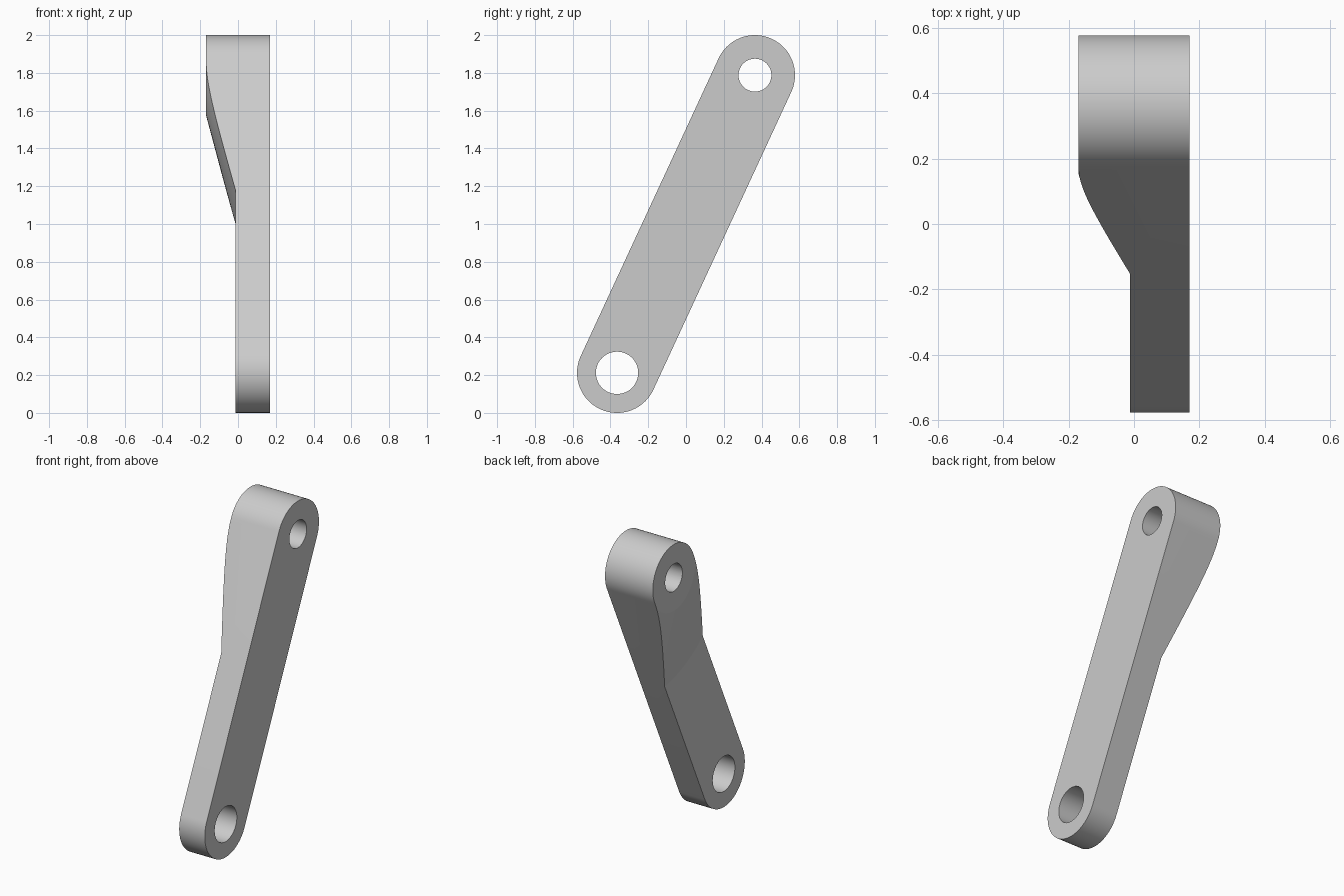
import bpy, bmesh, math
from mathutils import Matrix

cube = bpy.data.objects.get("Cube")
if cube:
    bpy.data.objects.remove(cube)

R = 0.212                      # end radius of the link
TOP_Y, TOP_Z = 0.365, 2 - R    # upper pivot
LOW_Y, LOW_Z = -TOP_Y, R       # lower pivot
HALF = 0.169                   # half width at the boss
STEP = -0.012                  # inner face of the thin part
SEG = 96

grey = bpy.data.materials.new("plain_grey")
grey.use_nodes = True
grey.diffuse_color = (0.6, 0.6, 0.6, 1)
grey.node_tree.nodes["Principled BSDF"].inputs["Base Color"].default_value = (0.6, 0.6, 0.6, 1)


def make_object(name, bm, helper=False):
    bmesh.ops.recalc_face_normals(bm, faces=bm.faces)
    mesh = bpy.data.meshes.new(name)
    bm.to_mesh(mesh)
    bm.free()
    mesh.materials.append(grey)
    obj = bpy.data.objects.new(name, mesh)
    bpy.context.collection.objects.link(obj)
    obj.hide_render = helper
    return obj


def pin(name, y, z, radius):
    bm = bmesh.new()
    place = Matrix.Translation((0, y, z)) @ Matrix.Rotation(math.pi / 2, 4, "Y")
    bmesh.ops.create_cone(bm, cap_ends=True, segments=SEG, radius1=radius,
                          radius2=radius, depth=1, matrix=place)
    return make_object(name, bm, True)


# Link arm: a slanted slot outline extruded across its width
tilt = math.atan2(TOP_Z - LOW_Z, TOP_Y - LOW_Y)
bm = bmesh.new()
outline = []
for cy, cz, start in ((TOP_Y, TOP_Z, tilt - math.pi / 2), (LOW_Y, LOW_Z, tilt + math.pi / 2)):
    for i in range(SEG // 2 + 1):
        a = start + math.pi * i / (SEG // 2)
        outline.append(bm.verts.new((HALF, cy + R * math.cos(a), cz + R * math.sin(a))))
face = bm.faces.new(outline)
ext = bmesh.ops.extrude_face_region(bm, geom=[face])
moved = [v for v in ext["geom"] if isinstance(v, bmesh.types.BMVert)]
bmesh.ops.translate(bm, verts=moved, vec=(-2 * HALF - 0.05, 0, 0))
arm = make_object("link_arm", bm)

# Turned envelope: flat boss, conical flare, then the thin arm level
profile = [(-HALF, 0), (-HALF, R + 0.001), (STEP, 0.802), (STEP, 2.4), (0.3, 2.4), (0.3, 0)]
bm = bmesh.new()
verts = [bm.verts.new((x, TOP_Y, TOP_Z + r)) for x, r in profile]
edges = [bm.edges.new(pair) for pair in zip(verts, verts[1:])]
bmesh.ops.spin(bm, geom=verts + edges, cent=(0, TOP_Y, TOP_Z), axis=(1, 0, 0),
               angle=2 * math.pi, steps=SEG * 2, use_duplicate=False)
bmesh.ops.remove_doubles(bm, verts=bm.verts, dist=1e-5)
envelope = make_object("flare_envelope", bm, True)

# Shape the arm, then bore both pivot holes
cutters = [(envelope, "INTERSECT"),
           (pin("upper_bore", TOP_Y, TOP_Z, 0.087), "DIFFERENCE"),
           (pin("lower_bore", LOW_Y, LOW_Z, 0.112), "DIFFERENCE")]
bpy.ops.object.select_all(action="DESELECT")
bpy.context.view_layer.objects.active = arm
arm.select_set(True)
for cutter, operation in cutters:
    mod = arm.modifiers.new(cutter.name, "BOOLEAN")
    mod.operation, mod.object, mod.solver = operation, cutter, "EXACT"
    bpy.ops.object.modifier_apply(modifier=mod.name)
for cutter, _ in cutters:
    bpy.data.objects.remove(cutter)

# Merge the fine wedges on the flat and conical faces, then shade
bm = bmesh.new()
bm.from_mesh(arm.data)
bmesh.ops.dissolve_limit(bm, angle_limit=math.radians(0.1), verts=bm.verts, edges=bm.edges)
bm.to_mesh(arm.data)
bm.free()
bpy.ops.object.shade_smooth_by_angle(angle=math.radians(12))
